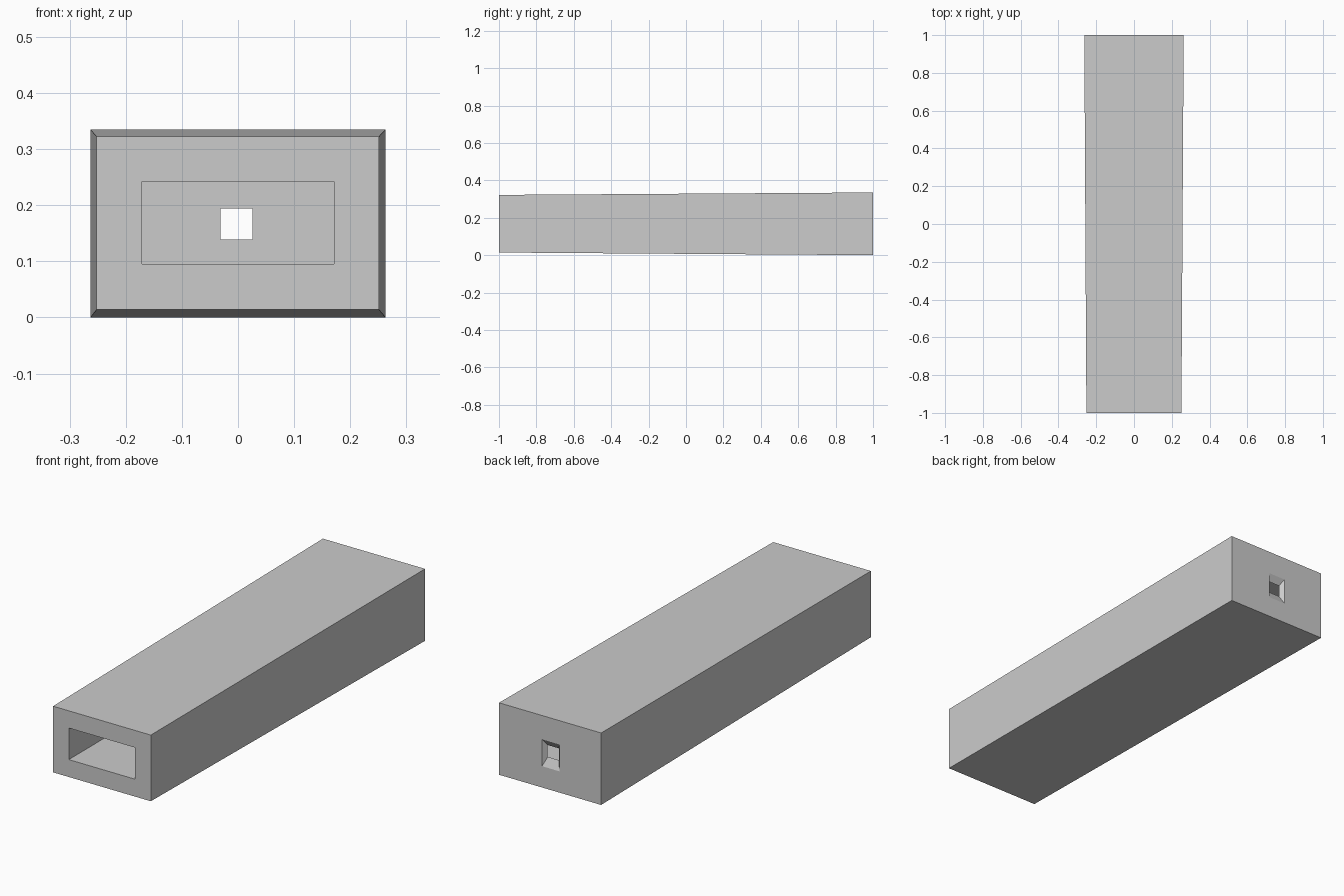
import bpy
import bmesh

if "Cube" in bpy.data.objects:
    bpy.data.objects.remove(bpy.data.objects["Cube"])

# Rectangular sections in order around the shell: (y, x min, x max, z min, z max)
sections = [
    (-1.00, -0.252, 0.251, 0.014, 0.322),   # outer front
    (1.00, -0.263, 0.263, 0.000, 0.335),    # outer back
    (1.00, -0.049, 0.041, 0.099, 0.224),    # flared back opening
    (0.98, -0.031, 0.026, 0.139, 0.194),    # narrow end of the flare
    (0.98, -0.171, 0.171, 0.095, 0.242),    # cavity end wall
    (-1.00, -0.171, 0.171, 0.095, 0.242),   # cavity front opening
]

bm = bmesh.new()


def ring(y, x0, x1, z0, z1):
    return [bm.verts.new((x, y, z)) for x, z in ((x0, z0), (x1, z0), (x1, z1), (x0, z1))]


# Join each section to the next, and the last back to the first
rings = [ring(*s) for s in sections]
for a, b in zip(rings, rings[1:] + rings[:1]):
    for i in range(4):
        j = (i + 1) % 4
        bm.faces.new((a[i], a[j], b[j], b[i]))
bmesh.ops.recalc_face_normals(bm, faces=bm.faces)

# Tapered hollow block
mesh = bpy.data.meshes.new("hollow_block")
bm.to_mesh(mesh)
bm.free()
bpy.context.collection.objects.link(bpy.data.objects.new("hollow_block", mesh))
